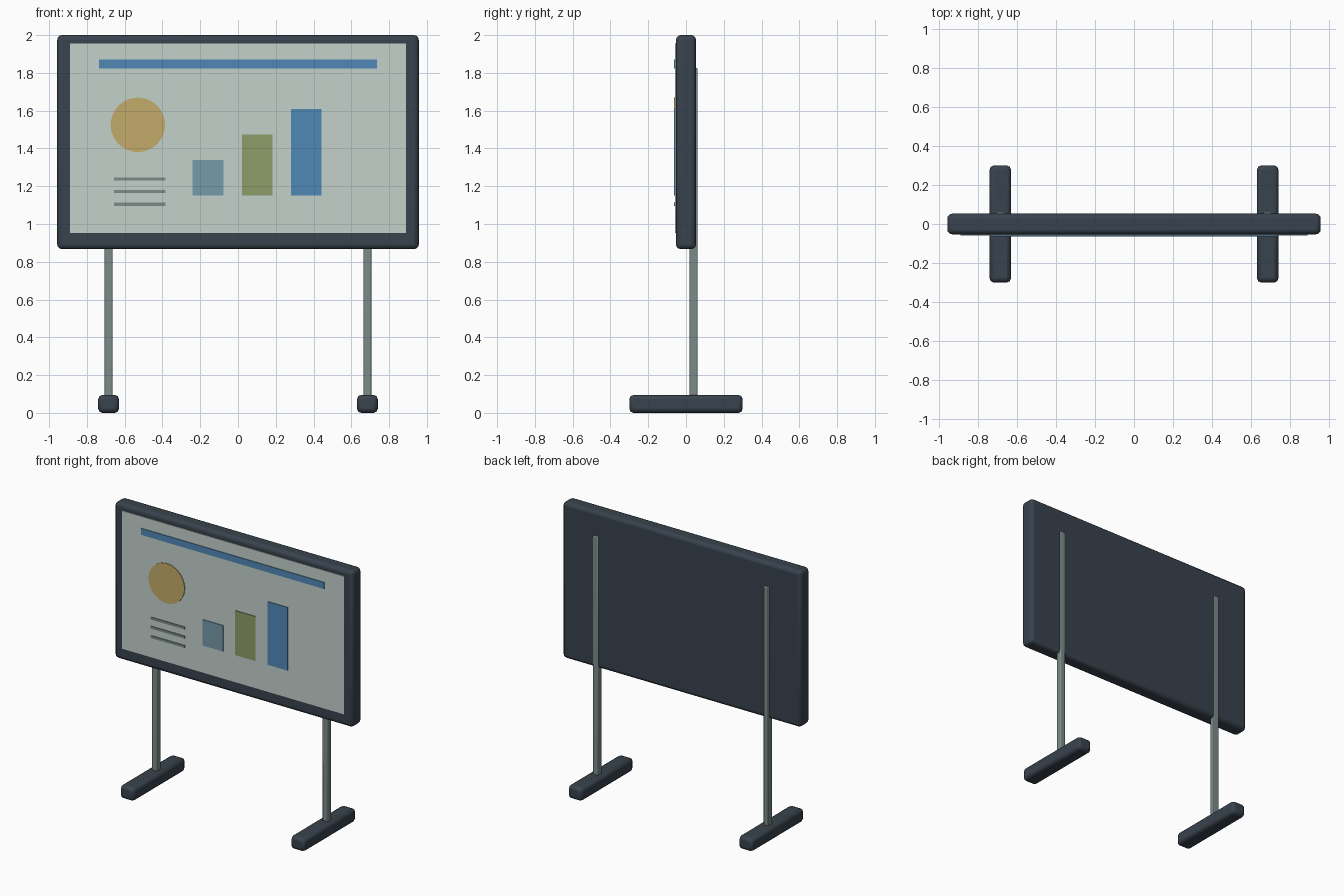
import bpy
from math import radians

if "Cube" in bpy.data.objects:
    bpy.data.objects.remove(bpy.data.objects["Cube"])


def mat(name, r, g, b):
    m = bpy.data.materials.new(name)
    m.diffuse_color = (r, g, b, 1)
    m.use_nodes = True
    m.node_tree.nodes["Principled BSDF"].inputs["Base Color"].default_value = m.diffuse_color
    return m


DARK = mat("dark_slate", 0.04, 0.055, 0.075)
METAL = mat("grey_metal", 0.20, 0.26, 0.25)
SCREEN = mat("pale_screen", 0.55, 0.64, 0.60)
BLUE = mat("blue", 0.08, 0.25, 0.47)
TEAL = mat("teal", 0.18, 0.32, 0.40)
GREEN = mat("green", 0.27, 0.34, 0.14)
AMBER = mat("amber", 0.55, 0.41, 0.14)


def box(name, x, y, z, material, bevel=0.0, segments=2):
    """Box from (min, max) ranges on each axis, with optional rounded edges."""
    ranges = (x, y, z)
    bpy.ops.mesh.primitive_cube_add(size=1, location=[(a + b) / 2 for a, b in ranges])
    o = bpy.context.object
    o.name = name
    o.scale = [b - a for a, b in ranges]
    bpy.ops.object.transform_apply(location=False, rotation=False, scale=True)
    o.data.materials.append(material)
    if bevel:
        m = o.modifiers.new("rounded_edges", 'BEVEL')
        m.width = bevel
        m.segments = segments
        bpy.ops.object.shade_smooth_by_angle(angle=radians(30))
    return o


# Board housing and screen panel
box("board_frame", (-0.957, 0.957), (-0.053, 0.053), (0.867, 2.0), DARK, 0.025, 3)
box("screen", (-0.89, 0.89), (-0.058, -0.045), (0.953, 1.955), SCREEN)

# Header strip and bar chart on the screen
GRAPHIC_Y = (-0.063, -0.055)
box("header_strip", (-0.735, 0.735), GRAPHIC_Y, (1.823, 1.87), BLUE)
for name, x0, top, m in (("short_bar", -0.24, 1.34, TEAL),
                         ("middle_bar", 0.02, 1.475, GREEN),
                         ("tall_bar", 0.28, 1.61, BLUE)):
    box(name, (x0, x0 + 0.163), GRAPHIC_Y, (1.152, top), m)

# Caption lines
for i, z in enumerate((1.238, 1.172, 1.104)):
    box(f"caption_line_{i + 1}", (-0.657, -0.385), GRAPHIC_Y, (z - 0.009, z + 0.009), METAL)

# Round chart disc
bpy.ops.mesh.primitive_cylinder_add(vertices=48, radius=0.144, depth=0.008,
                                    location=(-0.53, -0.059, 1.525),
                                    rotation=(radians(90), 0, 0))
disc = bpy.context.object
disc.name = "chart_disc"
disc.data.materials.append(AMBER)
bpy.ops.object.shade_smooth_by_angle(angle=radians(30))

# Posts and feet on both sides
for side, cx in (("left", -0.685), ("right", 0.685)):
    box(f"{side}_post", (cx - 0.021, cx + 0.021), (0.018, 0.062), (0.07, 1.825), METAL, 0.006)
    box(f"{side}_foot", (cx - 0.055, cx + 0.055), (-0.3, 0.3), (0.0, 0.095), DARK, 0.022)
